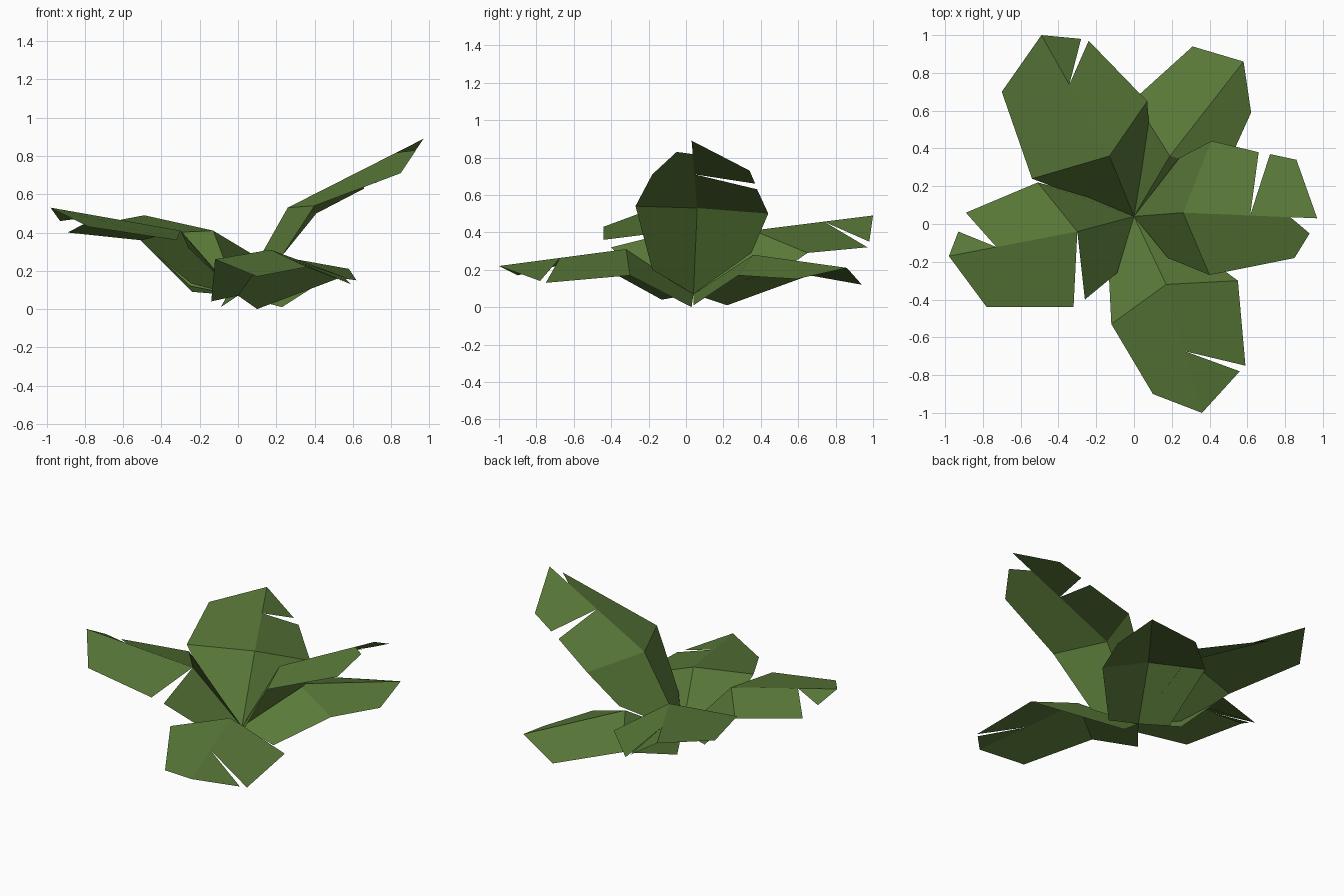
import bpy
from mathutils import Vector

cube = bpy.data.objects.get("Cube")
if cube:
    bpy.data.objects.remove(cube, do_unlink=True)

# Single leaf colour
green = bpy.data.materials.new("leaf_green")
green.use_nodes = True
green.diffuse_color = (0.10, 0.19, 0.04, 1)
shader = next(n for n in green.node_tree.nodes if n.type == "BSDF_PRINCIPLED")
shader.inputs["Base Color"].default_value = green.diffuse_color
shader.inputs["Roughness"].default_value = 0.9

ROOT = Vector((0, .04, .07))


def half(root_corner, shoulder, margin, slit_after=None, slit_depth=0):
    """One side of a leaf; a slit may cut in to the ridge after a margin point."""
    return dict(root_corner=root_corner, shoulder=shoulder, margin=margin,
                slit_after=slit_after, slit_depth=slit_depth)


def leaf(name, ridge_bend, tip, left_half, right_half):
    """Folded sheet: a steep inner panel and a flatter blade on each side of the ridge."""
    verts, faces = [], []

    def index(point):
        point = Vector(point)
        for i, known in enumerate(verts):
            if (known - point).length < 1e-5:
                return i
        verts.append(point)
        return len(verts) - 1

    def add_face(points, flip):
        loop = list(dict.fromkeys(index(p) for p in points))
        if len(loop) > 2:
            faces.append(loop[::-1] if flip else loop)

    bend, end = Vector(ridge_bend), Vector(tip)
    for side, flip in ((left_half, True), (right_half, False)):
        add_face([ROOT, side["root_corner"], side["shoulder"], bend], flip)
        edge = [side["shoulder"], *side["margin"]]
        cut = side["slit_after"]
        if cut is None:
            add_face([bend, *edge, end], flip)
        else:
            apex = bend.lerp(end, side["slit_depth"])
            add_face([bend, *edge[:cut + 1], apex], flip)
            add_face([apex, *edge[cut + 1:], end], flip)

    mesh = bpy.data.meshes.new(name)
    mesh.from_pydata(verts, [], faces)
    mesh.materials.append(green)
    mesh.update()
    obj = bpy.data.objects.new(name, mesh)
    bpy.context.scene.collection.objects.link(obj)
    return obj


# Tall raised leaf
leaf("raised_leaf", ridge_bend=(.26, .06, .53), tip=(.97, .03, .89),
     left_half=half(root_corner=(.24, .35, .29), shoulder=(.41, .44, .5),
                    margin=[(.66, .38, .63), (.72, .37, .66), (.86, .34, .73)],
                    slit_after=1, slit_depth=.5),
     right_half=half(root_corner=(.18, -.18, .2), shoulder=(.4, -.27, .54),
                     margin=[(.85, -.18, .71), (.93, -.05, .83)],
                     slit_after=2, slit_depth=.8))

# Leaf opposite, with a slit along its bend
leaf("side_leaf", ridge_bend=(-.3, -.04, .41), tip=(-.98, -.17, .53),
     left_half=half(root_corner=(-.09, -.26, .16), shoulder=(-.26, -.4, .32),
                    margin=[(-.32, -.44, .36), (-.78, -.44, .43)],
                    slit_after=0, slit_depth=0),
     right_half=half(root_corner=(-.24, .15, .09), shoulder=(-.51, .22, .36),
                     margin=[(-.89, .06, .4), (-.93, -.04, .46)],
                     slit_after=1, slit_depth=.63))

# Front leaf
leaf("front_leaf", ridge_bend=(.17, -.32, .31), tip=(.36, -1, .22),
     left_half=half(root_corner=(.1, .03, 0), shoulder=(.55, -.3, .17),
                    margin=[(.59, -.75, .13), (.56, -.78, .14)],
                    slit_after=1, slit_depth=.52),
     right_half=half(root_corner=(-.14, -.13, .04), shoulder=(-.12, -.53, .26),
                     margin=[(.1, -.9, .17)]))

# Small low leaf at the back, left whole
leaf("low_back_leaf", ridge_bend=(.19, .36, .28), tip=(.58, .86, .21),
     left_half=half(root_corner=(-.09, .22, .01), shoulder=(0, .66, .17),
                    margin=[(.31, .94, .12)]),
     right_half=half(root_corner=(.23, .04, .01), shoulder=(.48, .28, .17),
                     margin=[(.62, .59, .15)]))

# Large leaf at the back
leaf("large_back_leaf", ridge_bend=(-.13, .36, .41), tip=(-.49, 1, .49),
     left_half=half(root_corner=(-.25, .13, .12), shoulder=(-.54, .24, .39),
                    margin=[(-.7, .7, .45)]),
     right_half=half(root_corner=(.08, .52, .2), shoulder=(.07, .65, .29),
                     margin=[(-.24, .97, .32), (-.28, .98, .35)],
                     slit_after=1, slit_depth=.59))
